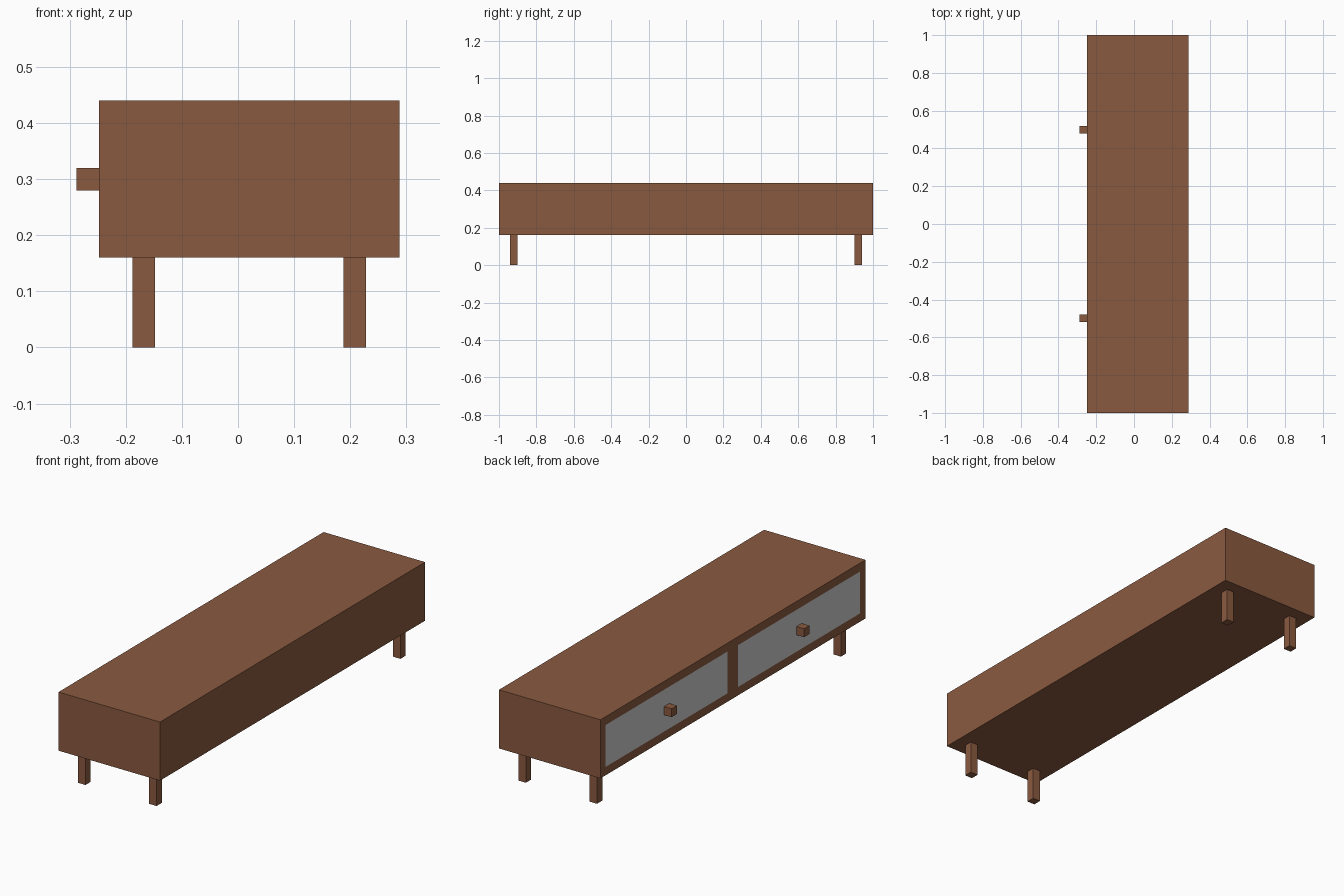
import bpy
import bmesh
from mathutils import Vector

if "Cube" in bpy.data.objects:
    bpy.data.objects.remove(bpy.data.objects["Cube"])

X0, X1, Z0, Z1 = -0.248, 0.288, 0.16, 0.44
RIM = 0.04

wood = bpy.data.materials.new("wood")
wood.diffuse_color = (0.254, 0.102, 0.051, 1)
wood.use_nodes = True
wood.node_tree.nodes["Principled BSDF"].inputs["Base Color"].default_value = wood.diffuse_color


def add_object(name, bm, material=None):
    mesh = bpy.data.meshes.new(name)
    bm.to_mesh(mesh)
    bm.free()
    if material:
        mesh.materials.append(material)
    obj = bpy.data.objects.new(name, mesh)
    bpy.context.collection.objects.link(obj)
    return obj


def box_mesh(lo, hi):
    lo, hi = Vector(lo), Vector(hi)
    bm = bmesh.new()
    bmesh.ops.create_cube(bm, size=1)
    for v in bm.verts:
        v.co = (lo + hi) / 2 + v.co * (hi - lo)
    return bm


def on_front(face):
    return face.normal.x < -0.9


# Cabinet body: split the drawer side into a frame with two openings
bm = box_mesh((X0, -1, Z0), (X1, 1, Z1))
bm.normal_update()
cuts = [((X0, y, 0), (0, 1, 0)) for y in (-1 + RIM, -RIM, RIM, 1 - RIM)]
cuts += [((X0, 0, z), (0, 0, 1)) for z in (Z0 + RIM, Z1 - RIM)]
for co, no in cuts:
    faces = [f for f in bm.faces if on_front(f)]
    edges = {e for f in faces for e in f.edges}
    verts = {v for f in faces for v in f.verts}
    bmesh.ops.bisect_plane(bm, geom=faces + list(edges) + list(verts),
                           plane_co=co, plane_no=no)
    bm.normal_update()
openings = []
for f in bm.faces:
    c = f.calc_center_median()
    if on_front(f) and RIM < abs(c.y) < 1 - RIM and Z0 + RIM < c.z < Z1 - RIM:
        openings.append(f)
bmesh.ops.delete(bm, geom=openings, context='FACES')
add_object("cabinet_body", bm, wood)

for s, side in ((-1, "right"), (1, "left")):
    # Grey drawer front, flush with the frame
    bm = bmesh.new()
    ya, yb = sorted((s * RIM, s * (1 - RIM)))
    corners = [(ya, Z0 + RIM), (ya, Z1 - RIM), (yb, Z1 - RIM), (yb, Z0 + RIM)]
    face = bm.faces.new([bm.verts.new((X0, y, z)) for y, z in corners])
    face.normal_update()
    if face.normal.x > 0:
        face.normal_flip()
    add_object(side + "_drawer_front", bm)

    # Square knob
    add_object(side + "_knob", box_mesh((-0.288, s * 0.5 - 0.02, 0.28),
                                        (X0, s * 0.5 + 0.02, 0.32)), wood)

    # Legs
    for x, place in ((X0 + 0.08, "drawer_side"), (X1 - 0.08, "rear")):
        add_object(f"{side}_{place}_leg",
                   box_mesh((x - 0.02, s * 0.92 - 0.02, 0),
                            (x + 0.02, s * 0.92 + 0.02, Z0)), wood)
